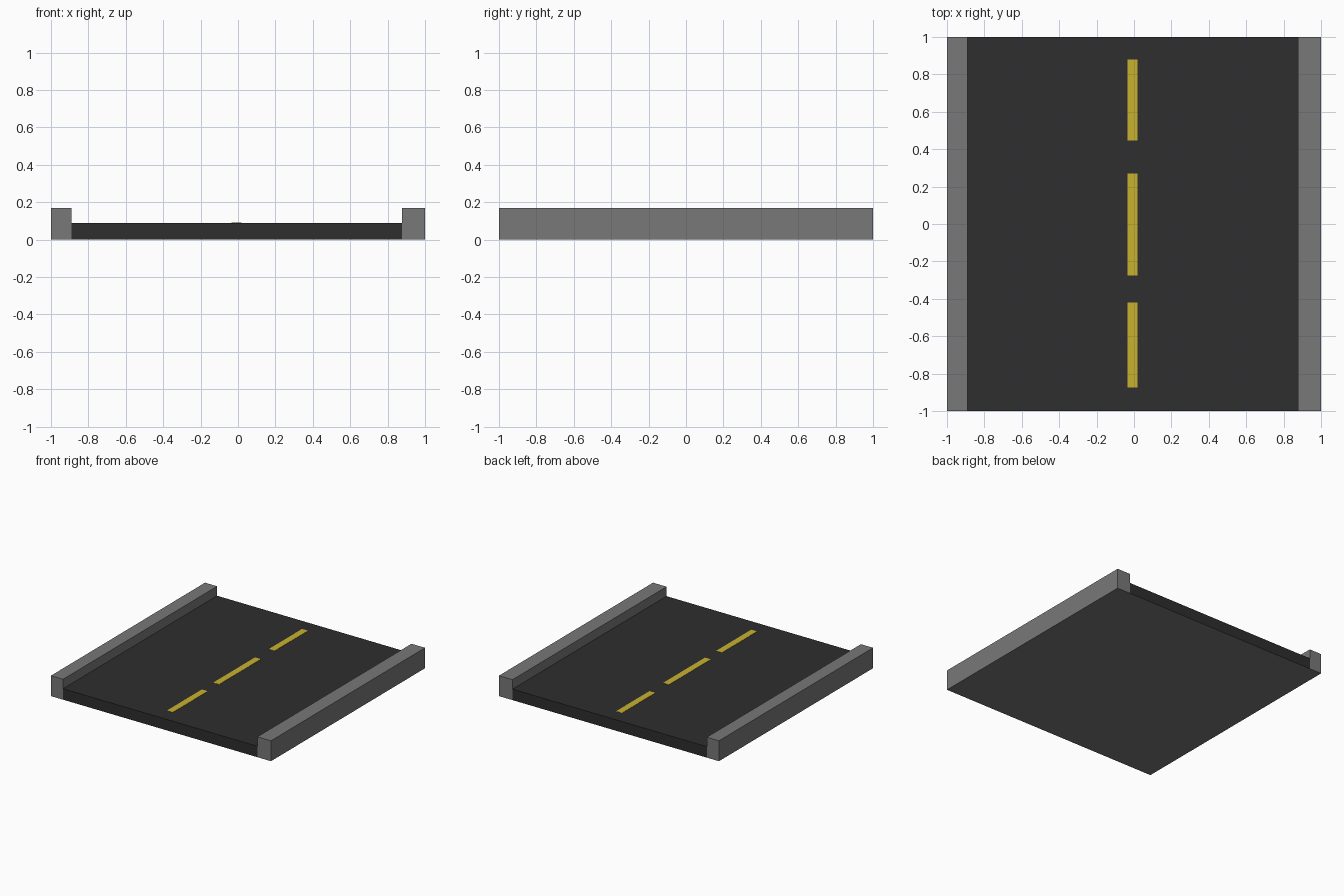
import bpy, bmesh

if "Cube" in bpy.data.objects:
    bpy.data.objects.remove(bpy.data.objects["Cube"])


def srgb(r, g, b):
    def lin(c):
        c /= 255
        return c / 12.92 if c <= 0.04045 else ((c + 0.055) / 1.055) ** 2.4
    return (lin(r), lin(g), lin(b), 1.0)


def material(name, rgb):
    m = bpy.data.materials.new(name)
    m.diffuse_color = srgb(*rgb)
    m.use_nodes = True
    m.node_tree.nodes["Principled BSDF"].inputs["Base Color"].default_value = m.diffuse_color
    return m


concrete = material("concrete_grey", (120, 120, 120))
asphalt = material("asphalt_dark", (46, 46, 46))
paint = material("paint_yellow", (200, 178, 48))


def box(name, x, y, z, *mats):
    """Box spanning the given (min, max) ranges."""
    bm = bmesh.new()
    bmesh.ops.create_cube(bm, size=1)
    for v in bm.verts:
        v.co = [lo + (c + 0.5) * (hi - lo) for c, (lo, hi) in zip(v.co, (x, y, z))]
    bm.normal_update()
    # a second material, if given, goes on the underside
    if len(mats) > 1:
        for f in bm.faces:
            f.material_index = 1 if f.normal.z < -0.5 else 0
    mesh = bpy.data.meshes.new(name)
    bm.to_mesh(mesh)
    bm.free()
    for m in mats:
        mesh.materials.append(m)
    ob = bpy.data.objects.new(name, mesh)
    bpy.context.collection.objects.link(ob)
    return ob


ROAD_TOP, CURB_TOP = 0.09, 0.168
LEFT, RIGHT = -0.89, 0.877

# Road slab with a concrete underside
box("road_slab", (LEFT, RIGHT), (-1, 1), (0, ROAD_TOP), asphalt, concrete)

# Raised curbs along both sides
box("left_curb", (-1, LEFT), (-1, 1), (0, CURB_TOP), concrete)
box("right_curb", (RIGHT, 1), (-1, 1), (0, CURB_TOP), concrete)

# Painted centre line dashes
for i, y in enumerate([(-0.875, -0.42), (-0.275, 0.27), (0.447, 0.88)]):
    box(f"centre_dash_{i + 1}", (-0.034, 0.02), y, (ROAD_TOP - 0.002, ROAD_TOP + 0.002), paint)
